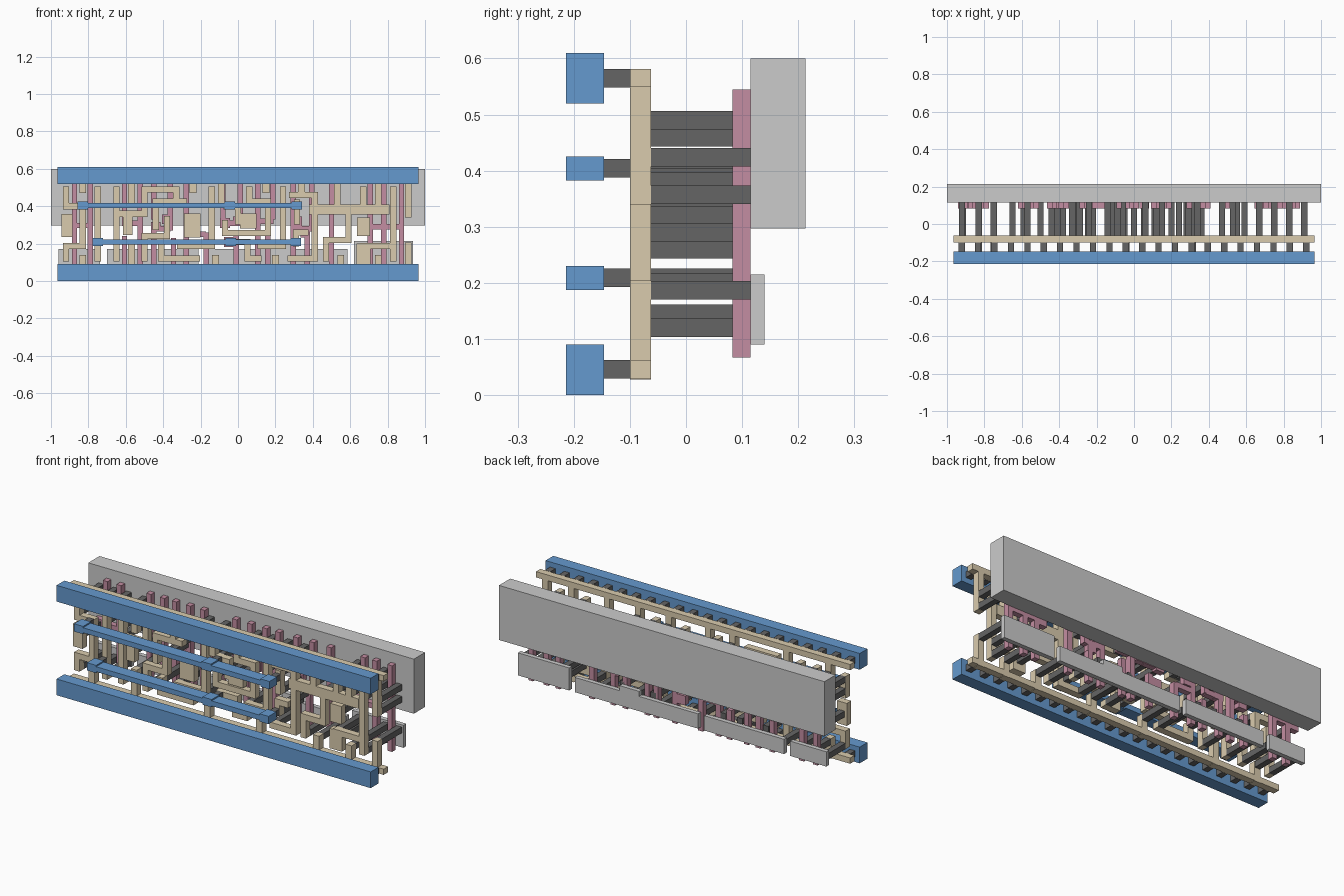
import bpy, bmesh

Y_METAL = (-0.214, -0.146)
Y_PLUG = (-0.146, -0.100)
Y_LOCAL = (-0.100, -0.062)
Y_GATE = (0.083, 0.115)
W = 0.033


def mat(name, c):
    m = bpy.data.materials.new(name)
    m.diffuse_color = (*c, 1)
    return m


BLUE = mat("blue", (0.13, 0.32, 0.62))
TAN = mat("tan", (0.70, 0.60, 0.42))
PINK = mat("pink", (0.55, 0.27, 0.36))
DARK = mat("dark_grey", (0.13, 0.13, 0.13))


def layer(name, boxes, material=None):
    """One object from boxes given as (x0, x1, y0, y1, z0, z1)."""
    bm = bmesh.new()
    for x0, x1, y0, y1, z0, z1 in boxes:
        r = bmesh.ops.create_cube(bm, size=1)
        for v in r["verts"]:
            v.co = (x1 if v.co.x > 0 else x0, y1 if v.co.y > 0 else y0, z1 if v.co.z > 0 else z0)
    me = bpy.data.meshes.new(name)
    bm.to_mesh(me)
    bm.free()
    ob = bpy.data.objects.new(name, me)
    bpy.context.collection.objects.link(ob)
    if material:
        me.materials.append(material)
    return ob


def pad(x, z, y, w=W, h=None):
    h = h or w
    return (x - w / 2, x + w / 2, y[0], y[1], z - h / 2, z + h / 2)


def track(points, y, w=W):
    """Right-angled strip through (x, z) points, square ends."""
    h = w / 2
    return [(min(a[0], b[0]) - h, max(a[0], b[0]) + h, y[0], y[1],
             min(a[1], b[1]) - h, max(a[1], b[1]) + h) for a, b in zip(points, points[1:])]


# Back well slab and the lower diffusion strips
layer("well_slab", [(-1, 1, 0.115, 0.213, 0.297, 0.60)])
layer("diffusion_strips", [(a, b, 0.115, 0.14, 0.09, t) for a, b, t in (
    (-0.96, -0.738, 0.172), (-0.70, -0.21, 0.172), (-0.172, 0.585, 0.172),
    (0.19, 0.31, 0.20), (0.62, 0.935, 0.215))])

# Metal rails and the two long cross links with wider pads
layer("power_rails", [(-0.965, 0.965, *Y_METAL, z, z + 0.09) for z in (0, 0.52)], BLUE)
links = {0.404: (-0.83, -0.045, 0.315), 0.209: (-0.75, -0.04, 0.31)}
boxes, plugs = [], []
for z, xs in links.items():
    boxes.append((xs[0] - 0.025, xs[-1] + 0.025, *Y_METAL, z - 0.014, z + 0.014))
    for x in xs:
        boxes.append(pad(x, z, Y_METAL, 0.056, 0.043))
        plugs.append(pad(x, z, Y_PLUG))
layer("cross_links", boxes, BLUE)

# Short plugs joining rails to the local wiring
plugs += [pad(-0.921 + i * 0.0877, z, Y_PLUG) for i in range(22) for z in (0.046, 0.565)]
layer("rail_plugs", plugs, DARK)

# Local wiring: rails, straps up and down, and routed signals
local = [(-0.965, 0.965, *Y_LOCAL, z, z + 0.032) for z in (0.03, 0.549)]
contacts = []
for x, z in ((-0.83, 0.49), (-0.57, 0.424), (-0.24, 0.49), (-0.09, 0.424),
             (0.15, 0.49), (0.34, 0.49), (0.53, 0.424), (0.75, 0.424), (0.91, 0.357)):
    local += track([(x, 0.56), (x, z)], Y_LOCAL, 0.036)
    contacts.append((x, z))
for x, z in ((-0.83, 0.12), (-0.57, 0.187), (-0.12, 0.12), (0.20, 0.12),
             (0.55, 0.12), (0.75, 0.12), (0.91, 0.187)):
    local += track([(x, 0.046), (x, z)], Y_LOCAL, 0.036)
    contacts.append((x, z))

left_routes = [
    [(-0.92, 0.12), (-0.92, 0.187), (-0.83, 0.187), (-0.83, 0.40), (-0.92, 0.40), (-0.92, 0.49)],
    [(-0.75, 0.12), (-0.75, 0.49)],
    [(-0.65, 0.12), (-0.65, 0.49)],
    [(-0.65, 0.36), (-0.50, 0.36), (-0.50, 0.49), (-0.33, 0.49), (-0.33, 0.424)],
    [(-0.50, 0.12), (-0.50, 0.24), (-0.38, 0.24), (-0.38, 0.33)],
    [(-0.44, 0.29), (-0.44, 0.424), (-0.29, 0.424)],
    [(-0.41, 0.187), (-0.41, 0.12), (-0.22, 0.12)],
    [(-0.31, 0.187), (-0.14, 0.187), (-0.14, 0.49)],
]
right_routes = [
    [(-0.06, 0.40), (0.0, 0.40), (0.0, 0.32)],
    [(-0.05, 0.209), (0.05, 0.209), (0.05, 0.12), (0.11, 0.12)],
    [(-0.07, 0.31), (-0.07, 0.257), (0.16, 0.257), (0.16, 0.424), (0.06, 0.424), (0.06, 0.49)],
    [(0.12, 0.187), (0.24, 0.187), (0.24, 0.49)],
    [(0.315, 0.42), (0.315, 0.32)],
    [(0.31, 0.20), (0.31, 0.26), (0.36, 0.26)],
    [(0.28, 0.12), (0.41, 0.12), (0.41, 0.46), (0.29, 0.46)],
    [(0.47, 0.12), (0.47, 0.22), (0.59, 0.22), (0.59, 0.38)],
    [(0.67, 0.187), (0.83, 0.187)],
    [(0.67, 0.38), (0.67, 0.49)],
    [(0.83, 0.12), (0.83, 0.49)],
]
for route in left_routes + right_routes:
    local += track(route, Y_LOCAL)
    contacts += [route[0], route[-1]]
local.append((0.38, 0.81, *Y_LOCAL, 0.355, 0.41))
# Broad landing blocks over the gates: x, z, width, height
for x, z, w, h in ((-0.915, 0.297, 0.06, 0.125), (-0.59, 0.295, 0.05, 0.10),
                   (-0.245, 0.297, 0.09, 0.13), (0.055, 0.32, 0.09, 0.08),
                   (0.67, 0.29, 0.07, 0.10), (0.67, 0.145, 0.075, 0.11)):
    local.append(pad(x, z, Y_LOCAL, w, h))
    contacts.append((x, z))
layer("local_wiring", local, TAN)

# Long contact posts: mid-height ones stop on the gates, others reach the back
posts, gates = [], []
for x, z in contacts:
    on_gate = 0.2 < z < 0.34
    posts.append(pad(x, z, (Y_LOCAL[1], Y_GATE[0] if on_gate else Y_GATE[1])))
    if on_gate:
        gates.append(pad(x, z, Y_GATE, 0.052))
for x in (-0.92, -0.75, -0.65, -0.33, 0.06, 0.24, 0.53, 0.67, 0.83, 0.91):
    posts.append(pad(x, 0.424, (Y_LOCAL[1], Y_GATE[1])))
layer("contact_posts", posts, DARK)

# Gate strips: full height, or split top and bottom with jogs
for x in (-0.874, -0.79, -0.523, -0.277, 0.105, 0.295, 0.50, 0.708, 0.78, 0.874):
    gates.append((x - 0.0145, x + 0.0145, *Y_GATE, 0.067, 0.545))
for x, z in ((-0.607, 0.30), (-0.45, 0.33), (-0.363, 0.27), (-0.08, 0.30),
             (0.012, 0.30), (0.185, 0.33), (0.394, 0.27)):
    gates.append((x - 0.0145, x + 0.0145, *Y_GATE, z, 0.545))
for x, z in ((-0.607, 0.24), (-0.45, 0.28), (-0.345, 0.23), (-0.17, 0.26),
             (-0.01, 0.25), (0.16, 0.27), (0.37, 0.24)):
    gates.append((x - 0.0145, x + 0.0145, *Y_GATE, 0.067, z))
for a, b, z in ((-0.93, -0.79, 0.297), (-0.62, -0.51, 0.31), (-0.45, -0.36, 0.28),
                (-0.29, -0.17, 0.25), (-0.09, 0.01, 0.31), (0.10, 0.19, 0.32),
                (0.29, 0.40, 0.28), (0.65, 0.88, 0.29)):
    gates.append((a, b, *Y_GATE, z - 0.0145, z + 0.0145))
layer("gate_strips", gates, PINK)
